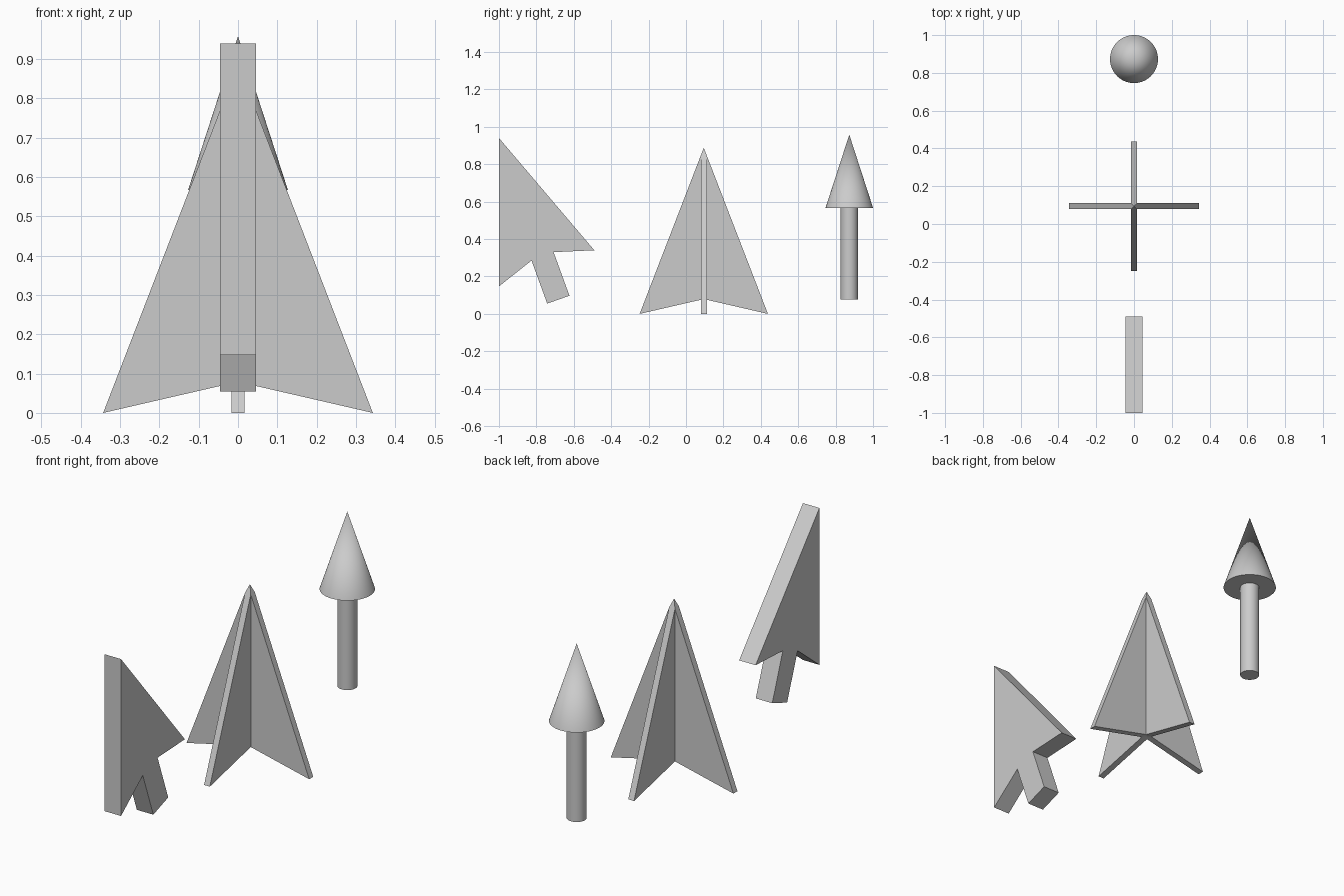
import bpy, bmesh, math
from mathutils import Matrix

if "Cube" in bpy.data.objects:
    bpy.data.objects.remove(bpy.data.objects["Cube"])


def finish(name, bm):
    bmesh.ops.remove_doubles(bm, verts=bm.verts, dist=1e-5)
    bmesh.ops.recalc_face_normals(bm, faces=bm.faces)
    mesh = bpy.data.meshes.new(name)
    bm.to_mesh(mesh)
    bm.free()
    obj = bpy.data.objects.new(name, mesh)
    bpy.context.collection.objects.link(obj)
    return obj


# Flat pointer arrow: outline in y/z, extruded along x
outline = [(-1, 0.94), (-0.49, 0.34), (-0.708, 0.33), (-0.623, 0.097),
           (-0.742, 0.055), (-0.826, 0.285), (-1, 0.147)]
half = 0.046
bm = bmesh.new()
face = bm.faces.new([bm.verts.new((-half, y, z)) for y, z in outline])
ext = bmesh.ops.extrude_face_region(bm, geom=[face])
bmesh.ops.translate(bm, vec=(2 * half, 0, 0),
                    verts=[v for v in ext["geom"] if isinstance(v, bmesh.types.BMVert)])
finish("pointer_arrow", bm)

# Four-finned arrowhead: one mitred fin repeated by quarter turns
t, reach, apex, notch = 0.016, 0.343, 0.888, 0.079
tip_z = 0.0


def at(start, d):
    return start + (tip_z - start) * d / reach


bm = bmesh.new()
for i in range(4):
    rot = Matrix.Translation((0, 0.095, 0)) @ Matrix.Rotation(i * math.pi / 2, 4, 'Z')
    coords = [(0, 0, apex), (0, 0, notch)]
    for s in (-t, t):
        coords += [(t, s, at(apex, t)), (t, s, at(notch, t)), (reach, s, tip_z)]
    a, n, tl, bl, el, tr, br, er = [bm.verts.new(rot @ Matrix.Translation(c).translation)
                                    for c in coords]
    for f in ((a, tl, el, er, tr), (n, br, er, el, bl), (tl, bl, el), (tr, er, br)):
        bm.faces.new(f)
finish("finned_arrow", bm)

# Round arrow: cone head and cylinder shaft
cy = 0.873


def round_part(name, r1, r2, z0, z1):
    bpy.ops.mesh.primitive_cone_add(vertices=64, radius1=r1, radius2=r2, depth=z1 - z0,
                                    location=(0, cy, (z0 + z1) / 2))
    bpy.context.object.name = name
    bpy.ops.object.shade_smooth_by_angle(angle=math.radians(30))


round_part("round_arrow_head", 0.127, 0, 0.567, 0.958)
round_part("round_arrow_shaft", 0.046, 0.046, 0.077, 0.567)
